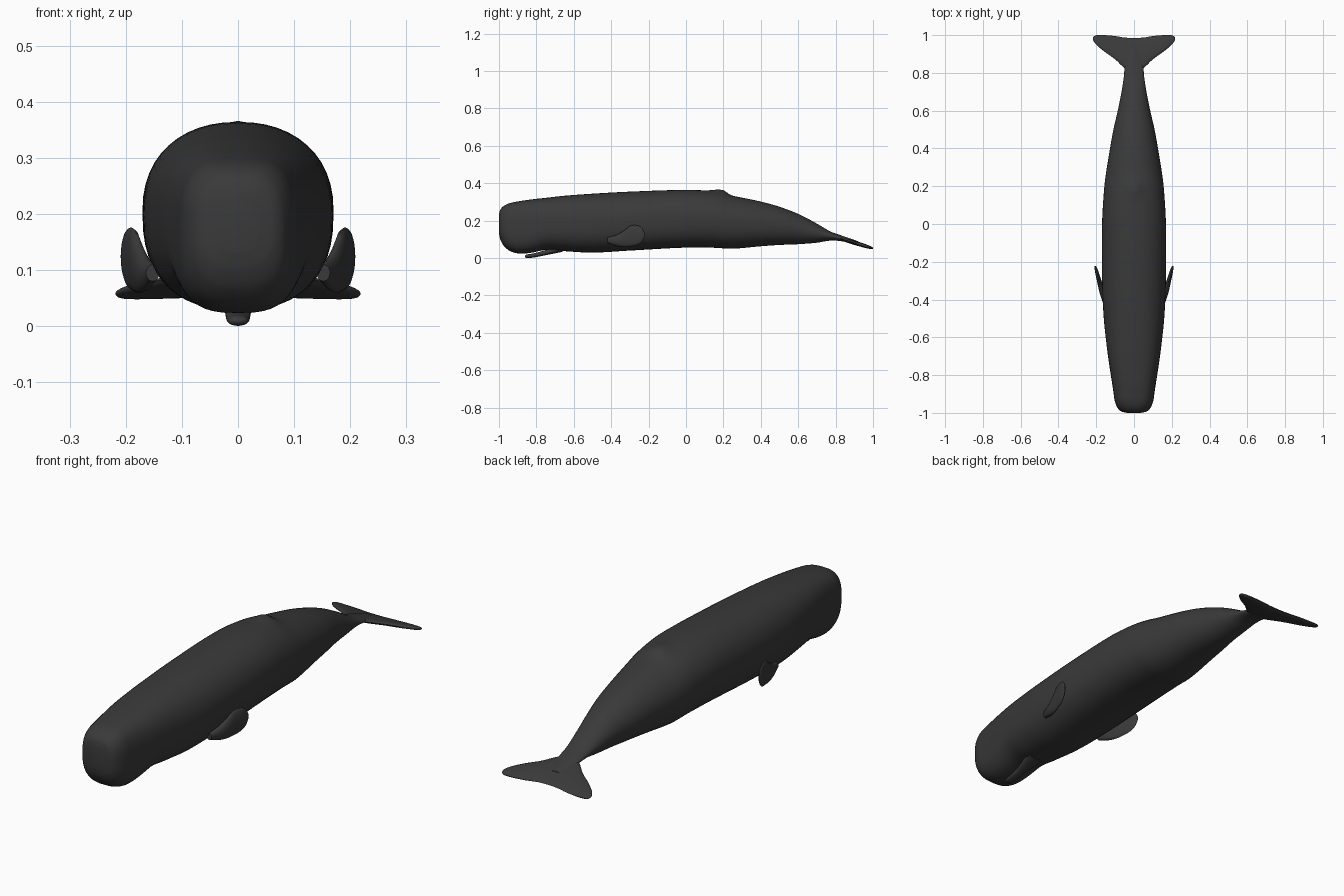
import bpy, bmesh, math

if "Cube" in bpy.data.objects:
    bpy.data.objects.remove(bpy.data.objects["Cube"])

skin = bpy.data.materials.new("charcoal skin")
skin.diffuse_color = (0.042, 0.042, 0.042, 1)
skin.use_nodes = True
skin.node_tree.nodes["Principled BSDF"].inputs["Base Color"].default_value = skin.diffuse_color


def interpolate(rows, steps):
    """Smooth curve through rows; the first column is the parameter."""
    def slope(i, k):
        a, b = rows[max(i - 1, 0)], rows[min(i + 1, len(rows) - 1)]
        return (b[k] - a[k]) / (b[0] - a[0])
    out = []
    for i in range(len(rows) - 1):
        p, q = rows[i], rows[i + 1]
        h = q[0] - p[0]
        for s in range(steps):
            t = s / steps
            row = [p[0] + h * t]
            for k in range(1, len(p)):
                row.append((2*t**3 - 3*t**2 + 1) * p[k] + (t**3 - 2*t**2 + t) * h * slope(i, k)
                           + (3*t**2 - 2*t**3) * q[k] + (t**3 - t**2) * h * slope(i + 1, k))
            out.append(row)
    return out + [list(rows[-1])]


def loft(name, rings, angle=60):
    """Skin a list of closed rings and cap both ends."""
    bm = bmesh.new()
    vr = [[bm.verts.new(p) for p in ring] for ring in rings]
    n = len(vr[0])
    for a, b in zip(vr, vr[1:]):
        for j in range(n):
            bm.faces.new((a[j], a[(j + 1) % n], b[(j + 1) % n], b[j]))
    bm.faces.new(vr[0])
    bm.faces.new(vr[-1])
    bmesh.ops.recalc_face_normals(bm, faces=bm.faces)
    me = bpy.data.meshes.new(name)
    bm.to_mesh(me)
    bm.free()
    me.materials.append(skin)
    ob = bpy.data.objects.new(name, me)
    bpy.context.collection.objects.link(ob)
    bpy.ops.object.select_all(action='DESELECT')
    ob.select_set(True)
    bpy.context.view_layer.objects.active = ob
    bpy.ops.object.shade_smooth_by_angle(angle=math.radians(angle))
    return ob


def spow(v, e):
    return math.copysign(abs(v) ** e, v)


def section(y, w, lo, hi, n_top, n_low, count=48):
    """Rounded-box cross-section with separate upper and lower squareness."""
    pts = []
    for j in range(count):
        a = 2 * math.pi * j / count
        e = 2 / (n_top if math.sin(a) >= 0 else n_low)
        x = w * spow(math.cos(a), e)
        z = (lo + hi) / 2 + (hi - lo) / 2 * spow(math.sin(a), e)
        # low dorsal hump
        if math.sin(a) > 0:
            s = 0.06 if y < 0.2 else 0.025
            z += 0.017 * math.exp(-((y - 0.2) / s) ** 2 - (x / 0.04) ** 2)
        pts.append((x, y, z))
    return pts


# Body: y, half width, underside, top, upper squareness, lower squareness
body = [
    (-1.0, 0.035, 0.13, 0.235, 2.4, 2.4),
    (-0.993, 0.066, 0.10, 0.258, 2.6, 2.6),
    (-0.975, 0.086, 0.066, 0.278, 2.8, 2.8),
    (-0.94, 0.101, 0.037, 0.294, 3.0, 2.9),
    (-0.89, 0.109, 0.024, 0.304, 3.0, 3.0),
    (-0.83, 0.118, 0.028, 0.313, 2.9, 2.9),
    (-0.74, 0.132, 0.045, 0.323, 2.7, 2.6),
    (-0.65, 0.144, 0.037, 0.333, 2.5, 2.5),
    (-0.50, 0.160, 0.029, 0.344, 2.3, 2.5),
    (-0.30, 0.169, 0.040, 0.355, 2.2, 2.6),
    (0.0, 0.169, 0.056, 0.364, 2.2, 2.6),
    (0.15, 0.161, 0.055, 0.356, 2.1, 2.5),
    (0.25, 0.151, 0.050, 0.333, 2.1, 2.4),
    (0.40, 0.127, 0.063, 0.302, 2.0, 2.3),
    (0.50, 0.109, 0.070, 0.274, 2.0, 2.2),
    (0.60, 0.086, 0.074, 0.236, 2.0, 2.0),
    (0.70, 0.066, 0.082, 0.184, 2.0, 2.0),
    (0.77, 0.055, 0.093, 0.143, 2.0, 2.0),
    (0.83, 0.049, 0.090, 0.121, 2.0, 2.0),
    (0.92, 0.030, 0.070, 0.090, 2.0, 2.0),
]
loft("body", [section(*r) for r in interpolate(body, 6)])

# Narrow lower jaw
jaw = [
    (-0.862, 0.006, 0.006, 0.012, 2, 2),
    (-0.855, 0.016, 0.001, 0.018, 2, 2),
    (-0.82, 0.021, 0.002, 0.024, 2, 2),
    (-0.76, 0.024, 0.013, 0.040, 2, 2),
    (-0.66, 0.045, 0.033, 0.075, 2, 2),
]
loft("lower_jaw", [section(*r, count=20) for r in interpolate(jaw, 5)])

# Tail flukes, lofted across: x, leading edge, trailing edge, half thickness
half = [
    (0.0, 0.80, 0.985, 0.012),
    (0.05, 0.825, 0.987, 0.012),
    (0.10, 0.872, 0.995, 0.011),
    (0.16, 0.915, 1.0, 0.010),
    (0.20, 0.950, 0.999, 0.008),
    (0.214, 0.968, 0.992, 0.005),
    (0.218, 0.977, 0.984, 0.002),
]
fluke = [(-x, a, b, t) for x, a, b, t in half[:0:-1]] + half
rings = []
for x, a, b, t in interpolate(fluke, 4):
    ring = []
    for j in range(16):
        c, s = math.cos(j * math.pi / 8), math.sin(j * math.pi / 8)
        y = (a + b) / 2 + (b - a) / 2 * c
        ring.append((x, y, 0.112 - 0.3 * (y - 0.8) + t * spow(s, 0.8)))
    rings.append(ring)
loft("tail_flukes", rings)

# Paddle flippers, lofted backward: y, lower edge, upper edge, half thickness
paddle = [
    (-0.42, 0.080, 0.110, 0.012),
    (-0.37, 0.064, 0.124, 0.015),
    (-0.33, 0.059, 0.148, 0.014),
    (-0.30, 0.062, 0.172, 0.012),
    (-0.26, 0.070, 0.174, 0.010),
    (-0.235, 0.088, 0.160, 0.007),
    (-0.222, 0.112, 0.136, 0.003),
]
for side, label in ((1, "right"), (-1, "left")):
    rings = []
    for y, lo, hi, t in interpolate(paddle, 4):
        xc = 0.152 + 0.27 * (y + 0.42)
        ring = []
        for j in range(16):
            a = j * math.pi / 8
            ring.append((side * (xc + t * math.cos(a)), y,
                         (lo + hi) / 2 + (hi - lo) / 2 * math.sin(a)))
        rings.append(ring)
    loft(label + "_flipper", rings)
